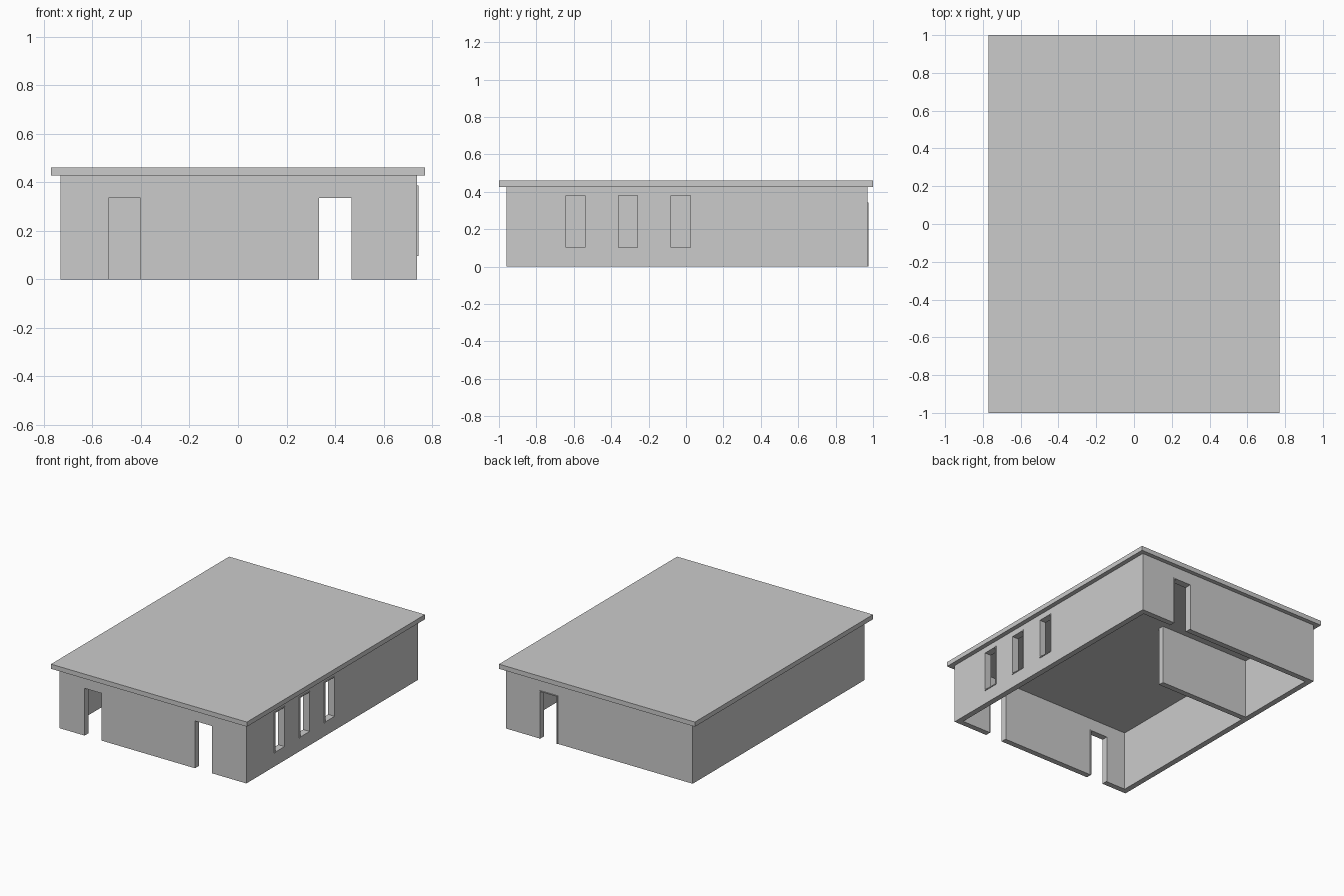
import bpy

if "Cube" in bpy.data.objects:
    bpy.data.objects.remove(bpy.data.objects["Cube"])

T = 0.04          # wall thickness
X0, X1 = -0.732, 0.738
Y0, Y1 = -0.96, 0.97
H = 0.427         # wall height
LIP, TRIM = 0.005, 0.006


def box(name, x0, x1, y0, y1, z0, z1):
    bpy.ops.mesh.primitive_cube_add(size=1, location=((x0 + x1) / 2, (y0 + y1) / 2, (z0 + z1) / 2))
    ob = bpy.context.object
    ob.name = name
    ob.scale = (x1 - x0, y1 - y0, z1 - z0)
    bpy.ops.object.transform_apply(location=True, rotation=True, scale=True)
    return ob


def cut(target, *bounds):
    cutter = box("cutter", *bounds)
    cutter.hide_render = True
    mod = target.modifiers.new("opening", 'BOOLEAN')
    mod.operation = 'DIFFERENCE'
    mod.solver = 'EXACT'
    mod.object = cutter
    bpy.context.view_layer.objects.active = target
    bpy.ops.object.modifier_apply(modifier=mod.name)
    bpy.data.objects.remove(cutter)


def frame(name, a0, a1, z0, z1, d0, d1, along_x, sill):
    """Thin lining around an opening; a is along the wall, d through it."""
    parts = {"left_jamb": (a0, a0 + TRIM, z0, z1),
             "right_jamb": (a1 - TRIM, a1, z0, z1),
             "head": (a0 + TRIM, a1 - TRIM, z1 - TRIM, z1)}
    if sill:
        parts["sill"] = (a0 + TRIM, a1 - TRIM, z0, z0 + TRIM)
    for part, (p, q, lo, hi) in parts.items():
        span = (p, q, d0, d1) if along_x else (d0, d1, p, q)
        box(f"{name}_{part}", *span, lo, hi)


# Roof slab
box("roof", -0.77, 0.77, -1, 1, H, 0.46)

# Outer walls as a hollow shell, plus the inner partition
walls = box("outer_walls", X0, X1, Y0, Y1, 0, H)
cut(walls, X0 + T, X1 - T, Y0 + T, Y1 - T, -0.1, H + 0.1)
box("partition_wall", X0 + T, 0.02, 0.28, 0.32, 0, H)

# Doorways: two in front, one at the back
doors = [("front_left_door", -0.54, Y0), ("front_right_door", 0.328, Y0), ("back_door", 0.328, Y1 - T)]
for name, x, y in doors:
    cut(walls, x, x + 0.145, y - 0.02, y + T + 0.02, -0.1, 0.342)
    frame(name, x, x + 0.145, 0, 0.342, y - (LIP if y > 0 else 0), y + T + LIP, True, False)

# Three tall windows in the right wall
for i in range(3):
    y = -0.648 + 0.281 * i
    cut(walls, X1 - T - 0.02, X1 + 0.02, y, y + 0.115, 0.097, 0.387)
    frame(f"window_{i + 1}", y, y + 0.115, 0.097, 0.387, X1 - T - LIP, X1 + LIP, False, True)
